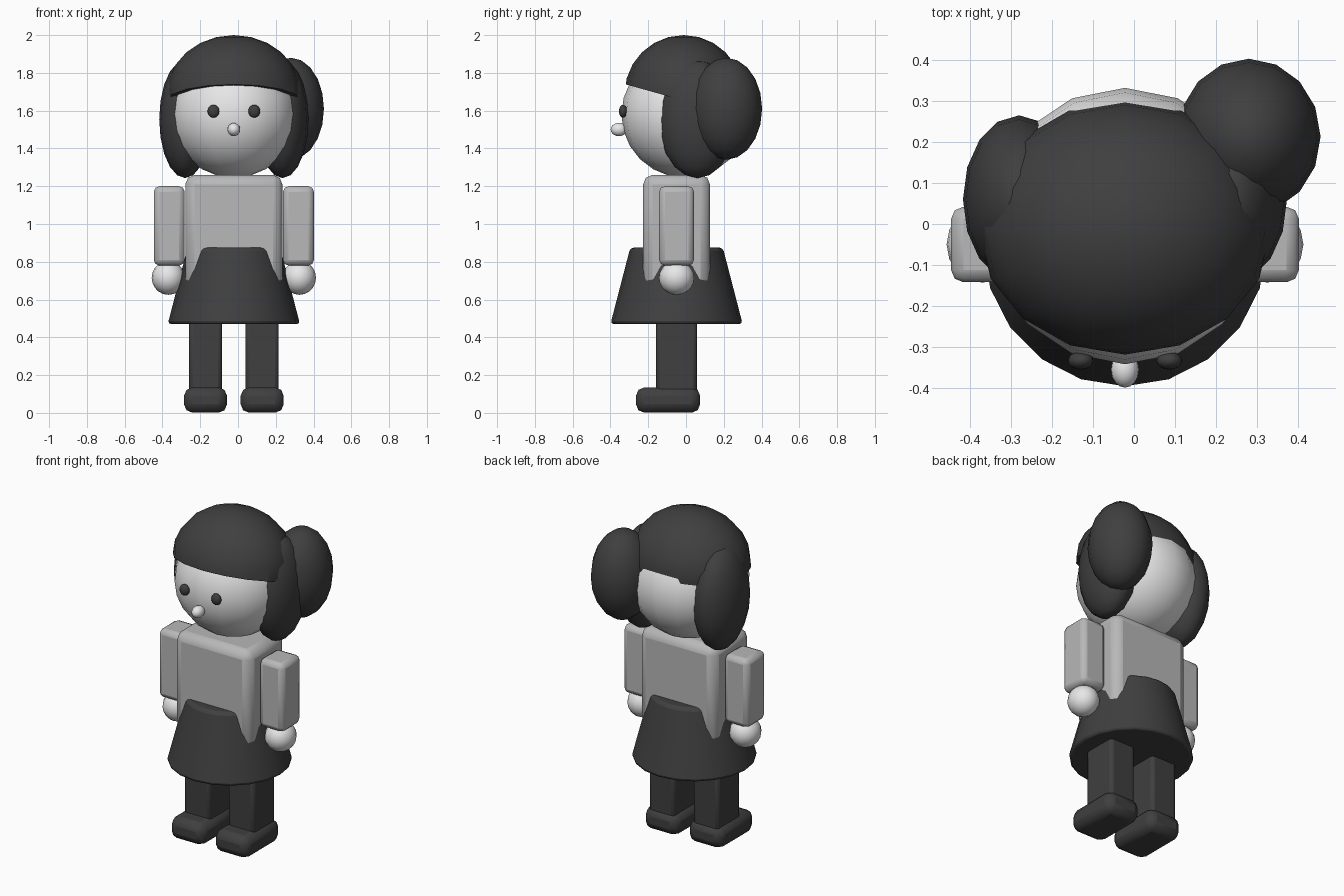
import bpy, bmesh, math
from mathutils import Vector, Matrix

cube = bpy.data.objects.get("Cube")
if cube:
    bpy.data.objects.remove(cube, do_unlink=True)

CX, CY = -0.022, -0.05   # body axis


def material(name, v):
    m = bpy.data.materials.new(name)
    m.use_nodes = True
    m.diffuse_color = (v, v, v, 1)
    bsdf = m.node_tree.nodes["Principled BSDF"]
    bsdf.inputs["Base Color"].default_value = (v, v, v, 1)
    bsdf.inputs["Roughness"].default_value = 0.6
    return m


SKIN = material("pale_skin", 0.8)
SHIRT = material("grey_shirt", 0.48)
DARK = material("charcoal", 0.05)


def finish(name, bm, mat, angle=35, bevel=0):
    me = bpy.data.meshes.new(name)
    bm.to_mesh(me)
    bm.free()
    me.materials.append(mat)
    ob = bpy.data.objects.new(name, me)
    bpy.context.collection.objects.link(ob)
    if bevel:
        mod = ob.modifiers.new("rounded_edges", 'BEVEL')
        mod.width = bevel
        mod.segments = 2
        mod.limit_method = 'ANGLE'
    bpy.ops.object.select_all(action='DESELECT')
    ob.select_set(True)
    bpy.context.view_layer.objects.active = ob
    bpy.ops.object.shade_smooth_by_angle(angle=math.radians(angle))
    return ob


def ball(name, centre, radii, mat, rings=10, cut=None):
    bm = bmesh.new()
    bmesh.ops.create_uvsphere(bm, u_segments=16, v_segments=rings, radius=1)
    bmesh.ops.transform(bm, verts=bm.verts,
                        matrix=Matrix.Translation(centre) @ Matrix.Diagonal((*radii, 1)))
    if cut:   # keep only the part above a sloping plane
        point, normal = cut
        bmesh.ops.bisect_plane(bm, geom=bm.verts[:] + bm.edges[:] + bm.faces[:],
                               plane_co=point, plane_no=normal, clear_inner=True)
        bmesh.ops.holes_fill(bm, edges=[e for e in bm.edges if e.is_boundary])
    return finish(name, bm, mat, angle=50)


def box(name, centre, half, bevel, mat):
    bm = bmesh.new()
    bmesh.ops.create_cube(bm, size=2)
    bmesh.ops.transform(bm, verts=bm.verts,
                        matrix=Matrix.Translation(centre) @ Matrix.Diagonal((*half, 1)))
    return finish(name, bm, mat, bevel=bevel)


# Head, hair cap and side bun
ball("head", (CX, -0.005, 1.58), (0.337, 0.337, 0.335), SKIN, rings=12)
ball("hair_cap", (CX, -0.012, 1.69), (0.355, 0.313, 0.31), DARK, rings=12,
     cut=(Vector((0, 0, 1.65)), Vector((0, 0.28, 1))))
ball("hair_bun", (0.28, 0.213, 1.61), (0.175, 0.19, 0.27), DARK)
ball("nose", (CX, -0.355, 1.5), (0.034, 0.044, 0.035), SKIN)

# Torso and skirt
box("torso", (CX, CY, 0.96), (0.257, 0.177, 0.3), 0.05, SHIRT)
bm = bmesh.new()
bmesh.ops.create_cone(bm, cap_ends=True, segments=20, radius1=0.35, radius2=0.245, depth=0.405,
                      matrix=Matrix.Translation((CX, CY, 0.6725)))
finish("skirt", bm, DARK, bevel=0.018)

# Paired parts
for side, s in (("left", 1), ("right", -1)):
    ball(side + "_hair_lock", (CX + s * 0.258, 0.06, 1.555), (0.137, 0.205, 0.312), DARK)
    ball(side + "_eye", (CX + s * 0.108, -0.333, 1.597), (0.031, 0.022, 0.034), DARK)
    box(side + "_arm", (CX + s * 0.342, CY, 0.99), (0.082, 0.092, 0.21), 0.03, SHIRT)
    ball(side + "_hand", (CX + s * 0.347, CY, 0.715), (0.088, 0.093, 0.09), SKIN)
    box(side + "_leg", (CX + s * 0.15, CY, 0.305), (0.087, 0.108, 0.2), 0.02, DARK)
    box(side + "_shoe", (CX + s * 0.15, -0.095, 0.068), (0.114, 0.17, 0.067), 0.045, DARK)
